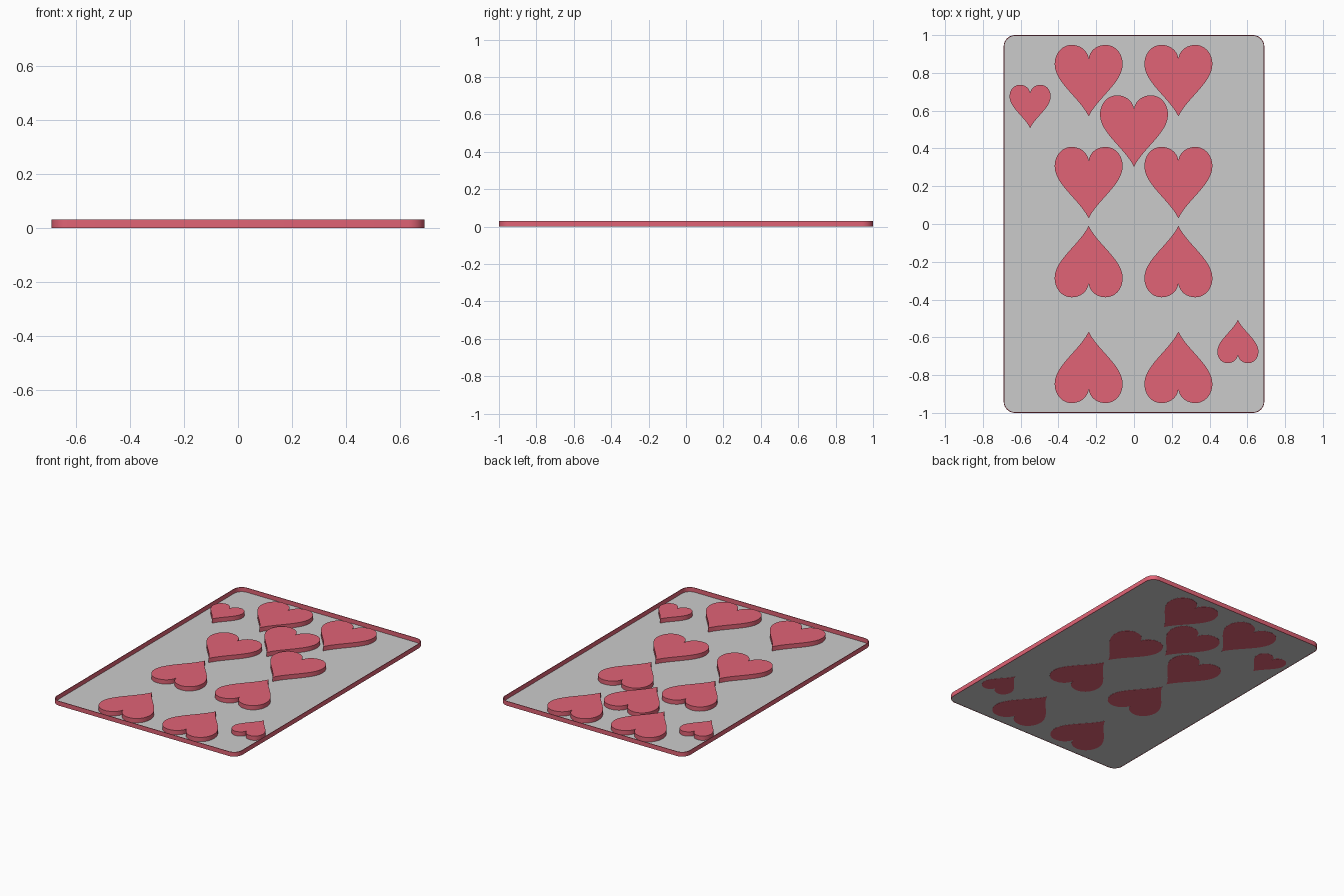
import bpy, bmesh, math
from mathutils import Vector
from mathutils.geometry import interpolate_bezier

if "Cube" in bpy.data.objects:
    bpy.data.objects.remove(bpy.data.objects["Cube"])

W, L, H = 0.69, 1.0, 0.03      # half width, half length, height

red = bpy.data.materials.new("red")
red.diffuse_color = (0.75, 0.125, 0.18, 1)
red.use_nodes = True
red.node_tree.nodes["Principled BSDF"].inputs["Base Color"].default_value = red.diffuse_color


def make(name, bm, mat=None):
    bmesh.ops.recalc_face_normals(bm, faces=bm.faces)
    me = bpy.data.meshes.new(name)
    bm.to_mesh(me)
    bm.free()
    ob = bpy.data.objects.new(name, me)
    bpy.context.collection.objects.link(ob)
    if mat:
        me.materials.append(mat)
    bpy.ops.object.select_all(action='DESELECT')
    ob.select_set(True)
    bpy.context.view_layer.objects.active = ob
    bpy.ops.object.shade_smooth_by_angle(angle=math.radians(30))
    return ob


def rounded_rect(hw, hl, r, n=8):
    pts = []
    for k, (sx, sy) in enumerate([(1, 1), (-1, 1), (-1, -1), (1, -1)]):
        for i in range(n + 1):
            a = math.pi / 2 * (k + i / n)
            pts.append((sx * (hw - r) + r * math.cos(a),
                        sy * (hl - r) + r * math.sin(a)))
    return pts


def heart_outline():
    # right half: tip to shoulder, shoulder to lobe top, lobe top to notch
    segs = [((0, 0), (0.045, 0.095), (0.18, 0.18), (0.18, 0.275)),
            ((0.18, 0.275), (0.18, 0.335), (0.14, 0.378), (0.09, 0.378)),
            ((0.09, 0.378), (0.04, 0.378), (0.005, 0.345), (0, 0.305))]
    half = []
    for s in segs:
        half += interpolate_bezier(*[Vector((*p, 0)) for p in s], 13)[:-1]
    half.append(Vector((0, 0.305, 0)))
    return [(p.x, p.y) for p in half] + [(-p.x, p.y) for p in half[-2:0:-1]]


def heart(name, x, y, scale=1.0, flip=1):
    bm = bmesh.new()
    s = scale * flip
    face = bm.faces.new([bm.verts.new((x + s * px, y + s * py, 0))
                         for px, py in heart_outline()])
    ext = bmesh.ops.extrude_face_region(bm, geom=[face], use_keep_orig=True)
    bmesh.ops.translate(bm, vec=(0, 0, H),
                        verts=[v for v in ext["geom"] if isinstance(v, bmesh.types.BMVert)])
    make(name, bm, red)


# thin grey card sheet, a hair above the heart undersides
bm = bmesh.new()
bm.faces.new([bm.verts.new((x, y, 0.001)) for x, y in rounded_rect(W - 0.002, L - 0.002, 0.058)])
make("card_sheet", bm)

# thin red rim wall
bm = bmesh.new()
outer, inner = rounded_rect(W, L, 0.06), rounded_rect(W - 0.004, L - 0.004, 0.056)
rings = [[bm.verts.new((x, y, z)) for x, y in pts]
         for pts, z in [(outer, 0), (outer, H), (inner, H), (inner, 0)]]
n = len(outer)
for a, b in zip(rings, rings[1:] + rings[:1]):
    for i in range(n):
        j = (i + 1) % n
        bm.faces.new((a[i], a[j], b[j], b[i]))
make("rim", bm, red)

# nine large hearts, given by tip position
for x in (-0.24, 0.235):
    for y, flip in [(0.57, 1), (0.03, 1), (-0.01, -1), (-0.57, -1)]:
        heart("large_heart", x, y, 1, flip)
heart("large_heart", 0, 0.303)

# small corner hearts
for f in (1, -1):
    heart("corner_heart", -0.55 * f, 0.508 * f, 0.605, f)
